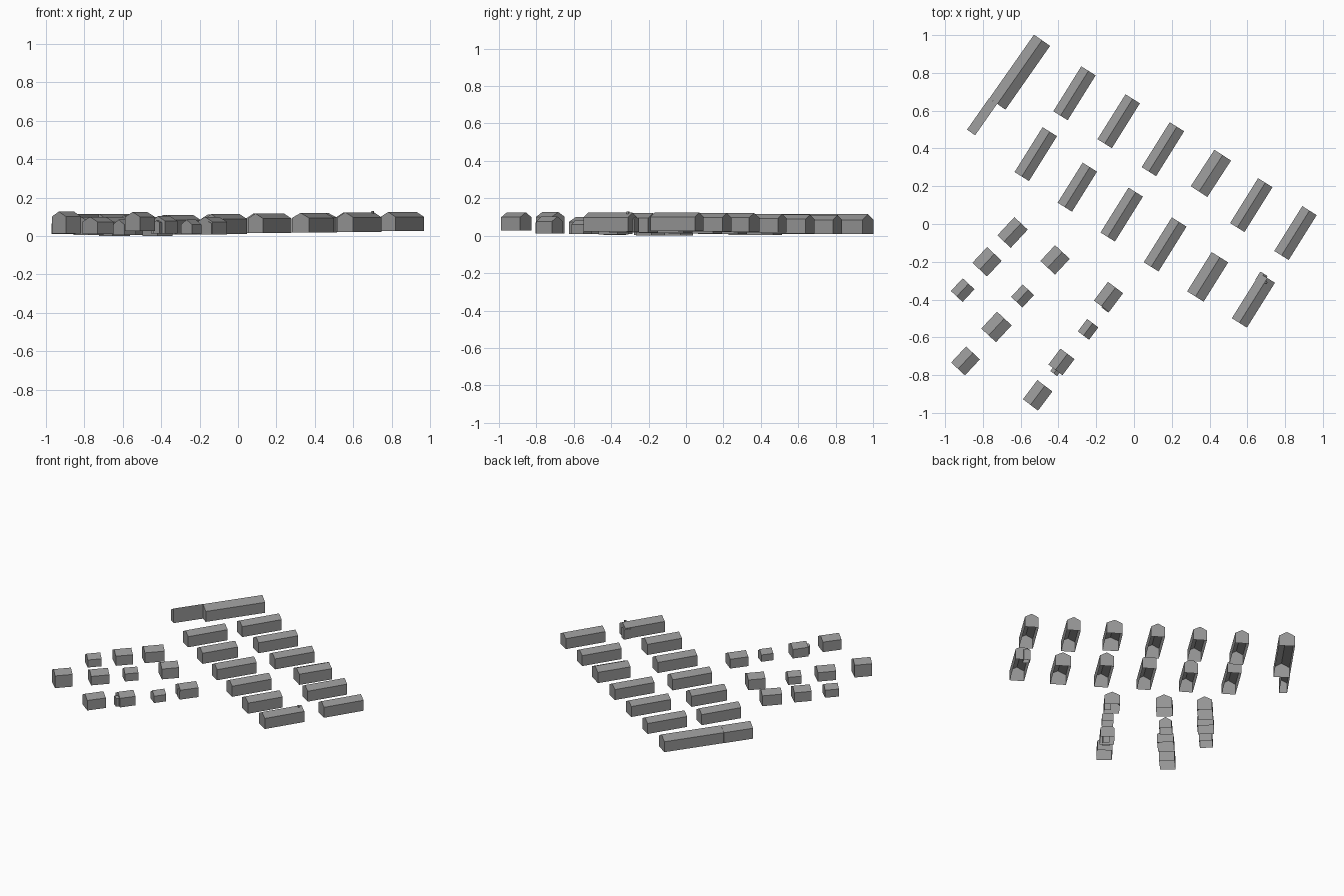
import bpy, bmesh, math
from mathutils import Matrix

cube = bpy.data.objects.get("Cube")
if cube:
    bpy.data.objects.remove(cube, do_unlink=True)

grey = bpy.data.materials.new("plain_grey")
grey.use_nodes = True
colour = (0.3, 0.3, 0.3, 1)
grey.diffuse_color = colour
grey.node_tree.nodes["Principled BSDF"].inputs["Base Color"].default_value = colour


def house(name, x, y, length, width, angle, base, eave, ridge, half=False):
    """Gabled shell, open underneath, with its ridge along the given heading."""
    side = width / 2
    profile = [(-side, base), (-side, eave), (0, ridge)]
    profile += [(0, base)] if half else [(side, eave), (side, base)]
    bm = bmesh.new()
    near, far = [[bm.verts.new((px, end * length / 2, pz)) for px, pz in profile]
                 for end in (-1, 1)]
    bm.faces.new(near)
    bm.faces.new(far)
    for i in range(len(profile) - 1):
        bm.faces.new((near[i], near[i + 1], far[i + 1], far[i]))
    bmesh.ops.recalc_face_normals(bm, faces=bm.faces)
    turn = Matrix.Rotation(math.radians(angle - 90), 4, "Z")
    bm.transform(Matrix.Translation((x, y, 0)) @ turn)
    mesh = bpy.data.meshes.new(name)
    bm.to_mesh(mesh)
    bm.free()
    mesh.materials.append(grey)
    obj = bpy.data.objects.new(name, mesh)
    bpy.context.collection.objects.link(obj)
    return obj


# Large hall with a half-width wing under the same roof slope
house("large_hall", -.605, .804, .412, .104, 55, .01, .085, .115)
house("large_hall_wing", -.783, .553, .203, .104, 55, .01, .085, .115, half=True)

# Back row of long houses, evenly spaced, one of them shorter and wider
for i in range(6):
    x, y, base = -.315 + .234 * i, .692 - .148 * i, .01 + .003 * i
    if i == 3:
        house("back_row_short_house", x + .02, y + .02, .23, .105, 57, base, base + .077, .12)
    else:
        house("back_row_house", x, y, .28, .09, 58, base, base + .075, base + .1)

# Second row of long houses
second_row = [(-.52, .37, .28, .09), (-.3, .195, .25, .09), (-.065, .05, .28, .09),
              (.165, -.108, .28, .092), (.39, -.28, .245, .103), (.632, -.405, .28, .094)]
for i, (x, y, length, width) in enumerate(second_row):
    base = .005 + .0033 * i
    house("second_row_house", x, y, length, width, 58, base, base + .076, base + .102)

# Small cottages: position, length, width, base, ridge
upper_cottages = [(-.643, -.045, .132, .097, 0, .1), (-.778, -.2, .114, .106, .005, .1),
                  (-.907, -.35, .092, .085, .01, .09), (-.418, -.19, .114, .106, 0, .1),
                  (-.59, -.381, .09, .082, .005, .085), (-.728, -.545, .122, .106, .01, .1),
                  (-.892, -.725, .116, .1, .013, .127)]
lower_cottages = [(-.135, -.386, .124, .1, .007, .1), (-.243, -.558, .082, .074, .01, .085),
                  (-.384, -.73, .106, .093, .012, .103), (-.51, -.907, .127, .1, .027, .125)]
for group, angle in ((upper_cottages, 47), (lower_cottages, 53)):
    for x, y, length, width, base, ridge in group:
        house("cottage", x, y, length, width, angle, base, ridge - .026, ridge)

# Little lean-to sheds against three of the houses
for x, y, angle, base, top in ((-.14, -.435, 53, .007, .075), (-.41, -.772, 53, .012, .08),
                               (.675, -.285, 58, .02, .1)):
    house("lean_to_shed", x, y, .05, .045, angle, base, top - .01, top)

# Chimney
house("chimney", .7, -.31, .012, .012, 58, .09, .128, .13)
